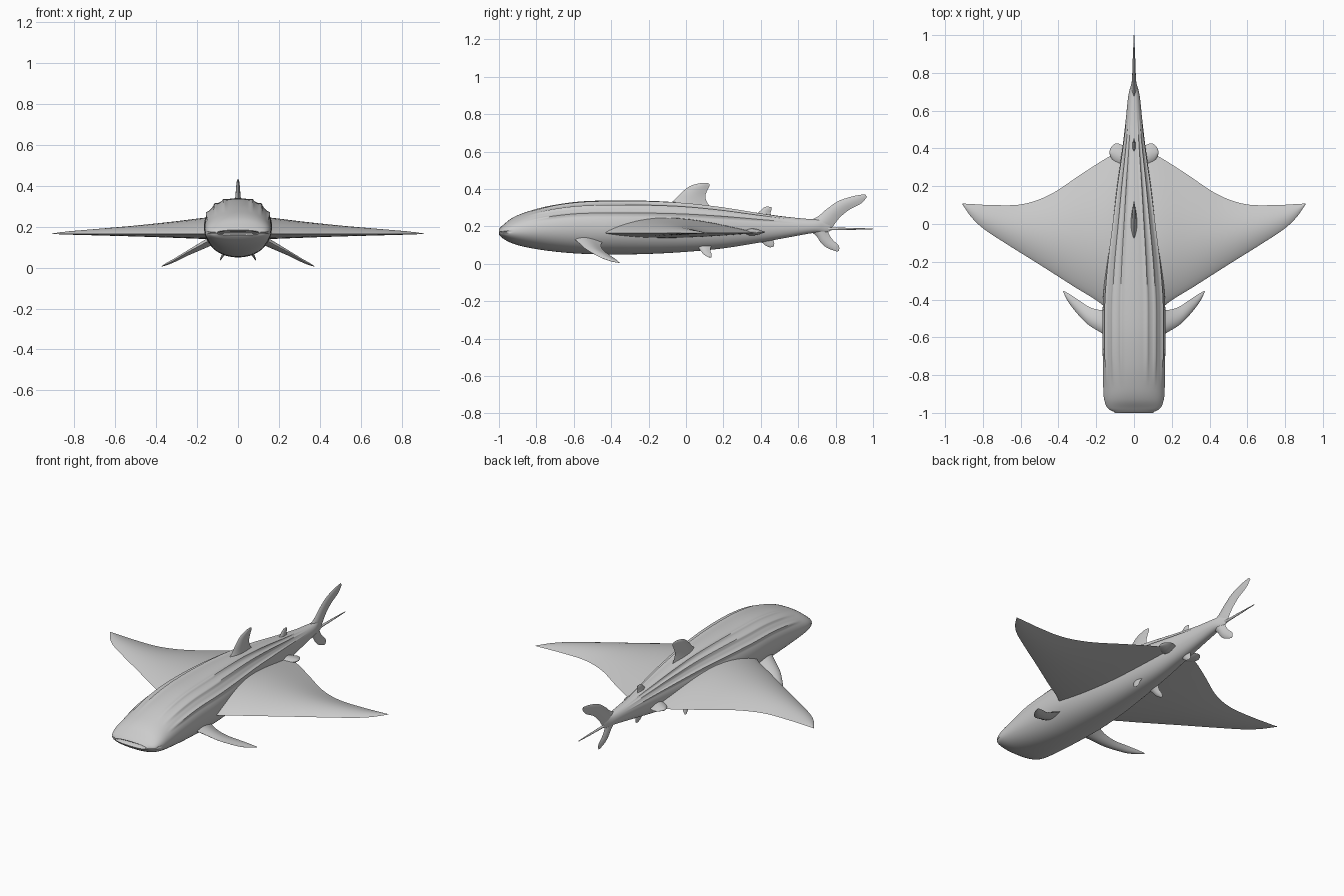
import bpy, bmesh
from math import sin, cos, pi, exp, radians
from mathutils import Vector


def smooth_rows(rows, steps):
    """Catmull-Rom interpolation through rows of numbers."""
    out = []
    for i in range(len(rows) - 1):
        a, b = rows[max(i - 1, 0)], rows[i]
        c, d = rows[i + 1], rows[min(i + 2, len(rows) - 1)]
        for s in range(steps):
            t = s / steps
            out.append([0.5 * (2 * q + (r - p) * t + (2 * p - 5 * q + 4 * r - w) * t * t
                               + (3 * q - p - 3 * r + w) * t ** 3)
                        for p, q, r, w in zip(a, b, c, d)])
    out.append(list(rows[-1]))
    return out


def loft(name, rings, mirror=False, angle=50):
    """Skin a list of equal-length rings and cap both ends."""
    bm = bmesh.new()
    vr = [[bm.verts.new(p) for p in ring] for ring in rings]
    n = len(vr[0])
    for a, b in zip(vr, vr[1:]):
        for i in range(n):
            j = (i + 1) % n
            bm.faces.new((a[i], a[j], b[j], b[i]))
    bm.faces.new(vr[0])
    bm.faces.new(vr[-1])
    bmesh.ops.recalc_face_normals(bm, faces=bm.faces)
    me = bpy.data.meshes.new(name)
    bm.to_mesh(me)
    bm.free()
    ob = bpy.data.objects.new(name, me)
    bpy.context.collection.objects.link(ob)
    if mirror:
        ob.modifiers.new("mirror", 'MIRROR')
    bpy.ops.object.select_all(action='DESELECT')
    ob.select_set(True)
    bpy.context.view_layer.objects.active = ob
    bpy.ops.object.shade_smooth_by_angle(angle=radians(angle))
    return ob


def fin(name, rows, normal, place, mirror=False, lower=1.0, steps=6, n=14):
    """Rows of (lead a,b, trail a,b, half thickness), root to tip, as lens sections."""
    normal = Vector(normal).normalized()
    rings = []
    for la, lb, ta, tb, th in smooth_rows(rows, steps):
        lead, trail = Vector(place(la, lb)), Vector(place(ta, tb))
        ring = []
        for k in range(2 * n):
            t = k / n if k <= n else (2 * n - k) / n
            side = 1 if k <= n else -lower
            t = (1 - cos(pi * t)) / 2
            h = max(sin(pi * t ** 0.8), 0) * th * side
            ring.append(lead.lerp(trail, t) + normal * h)
        rings.append(ring)
    return loft(name, rings, mirror)


# Body: y, half width, top, bottom, widest height
stations = [(-0.995, 0.105, 0.192, 0.15, 0.17), (-0.975, 0.14, 0.21, 0.133, 0.17),
            (-0.93, 0.158, 0.245, 0.11, 0.172), (-0.86, 0.163, 0.275, 0.09, 0.178),
            (-0.74, 0.165, 0.308, 0.07, 0.19), (-0.58, 0.166, 0.332, 0.055, 0.2),
            (-0.4, 0.164, 0.339, 0.05, 0.2), (-0.2, 0.146, 0.337, 0.053, 0.2),
            (0.0, 0.118, 0.325, 0.064, 0.2), (0.2, 0.09, 0.3, 0.083, 0.2),
            (0.4, 0.062, 0.27, 0.115, 0.2), (0.55, 0.044, 0.25, 0.142, 0.2),
            (0.68, 0.03, 0.238, 0.165, 0.2), (0.74, 0.014, 0.235, 0.167, 0.2),
            (0.77, 0.005, 0.225, 0.175, 0.2)]
SEG = 128


def spow(v, e):
    return abs(v) ** e * (1 if v >= 0 else -1)


rings = []
for y, w, top, bot, cz in smooth_rows(stations, 6):
    ridge = max(0, min(1, (y + 0.86) / 0.15, (0.6 - y) / 0.4)) * 0.009
    groove = max(0, min(1, (-0.93 - y) / 0.05)) * 0.07
    ring = []
    for k in range(SEG):
        a = 2 * pi * k / SEG
        r = 1.0
        for deg in (28, 50, 68):
            d = min(abs(a - radians(deg)), abs(a - pi + radians(deg)))
            r += ridge / max(w, 0.05) * exp(-(d / 0.055) ** 2)
        if abs(sin(a)) < 0.08:
            r -= groove
        h = top - cz if sin(a) > 0 else cz - bot
        ring.append((w * r * spow(cos(a), 0.92), y, cz + h * r * spow(sin(a), 0.95)))
    rings.append(ring)


# Mouth: rounded lips folding back into a shallow slit
def lip(scale_x, scale_z, y):
    return [(p[0] * scale_x, y, 0.17 + (p[2] - 0.17) * scale_z) for p in lip_ring]


lip_ring = rings[0]
rings = [lip(0.9, 0.1, -0.955), lip(0.96, 0.3, -0.99), lip(0.98, 0.65, -1.0)] + rings
loft("body", rings, angle=60)

# Great side wings, laid out in plan (x, y)
fin("wing", [(0.05, -0.56, 0.02, 0.40, 0.083), (0.165, -0.43, 0.125, 0.36, 0.08),
             (0.32, -0.33, 0.27, 0.27, 0.062), (0.5, -0.215, 0.44, 0.158, 0.043),
             (0.66, -0.115, 0.59, 0.105, 0.029), (0.79, -0.03, 0.75, 0.1, 0.017),
             (0.86, 0.035, 0.83, 0.104, 0.01), (0.91, 0.107, 0.905, 0.108, 0.002)],
    (0, 0, 1), lambda x, y: (x, y, 0.165), True, lower=0.32, n=20)

# Small rounded lobes behind the wings
fin("wing_lobe", [(0.03, 0.30, 0.03, 0.40, 0.02), (0.075, 0.31, 0.075, 0.423, 0.018),
                  (0.105, 0.33, 0.1, 0.425, 0.013), (0.123, 0.355, 0.12, 0.408, 0.008),
                  (0.13, 0.375, 0.13, 0.385, 0.002)],
    (0, 0, 1), lambda x, y: (x, y, 0.17), True)

# Crescent front fins sloping down and out
fin("pectoral_fin", [(0.11, -0.62, 0.11, -0.44, 0.022), (0.175, -0.575, 0.175, -0.455, 0.017),
                     (0.24, -0.535, 0.235, -0.44, 0.012), (0.30, -0.475, 0.285, -0.408, 0.009),
                     (0.35, -0.41, 0.335, -0.375, 0.006), (0.375, -0.358, 0.37, -0.355, 0.001)],
    (0.42, 0, 0.9), lambda x, y: (x, y, 0.12 - (x - 0.13) * 0.47 + min(0, y + 0.45) * -0.12), True)


def upright(y, z):
    return (0, y, z)


# Upright fins on the centre line, laid out in side view (y, z)
fin("dorsal_fin", [(-0.14, 0.30, 0.14, 0.295, 0.022), (-0.07, 0.335, 0.115, 0.325, 0.015),
                   (-0.025, 0.38, 0.103, 0.36, 0.011), (0.02, 0.415, 0.115, 0.395, 0.008),
                   (0.07, 0.43, 0.126, 0.418, 0.005), (0.105, 0.433, 0.122, 0.43, 0.001)],
    (1, 0, 0), upright)
fin("second_dorsal_fin", [(0.36, 0.25, 0.47, 0.245, 0.012), (0.395, 0.282, 0.452, 0.268, 0.008),
                          (0.42, 0.303, 0.456, 0.286, 0.005), (0.44, 0.306, 0.456, 0.303, 0.001)],
    (1, 0, 0), upright)
fin("anal_fin", [(0.38, 0.14, 0.48, 0.15, 0.012), (0.405, 0.115, 0.468, 0.13, 0.008),
                 (0.43, 0.095, 0.472, 0.108, 0.005), (0.45, 0.088, 0.468, 0.091, 0.001)],
    (1, 0, 0), upright)
fin("pelvic_fin", [(0.05, 0.11, 0.14, 0.11, 0.011), (0.075, 0.075, 0.13, 0.075, 0.008),
                   (0.095, 0.05, 0.137, 0.052, 0.005), (0.12, 0.035, 0.135, 0.035, 0.001)],
    (1, 0, 0.5), lambda y, z: (0.088 - (z - 0.035) * 0.55, y, z), True)

# Tail: tall upper lobe, short lower lobe, trailing spine
fin("tail_upper_lobe", [(0.62, 0.215, 0.76, 0.175, 0.016), (0.70, 0.25, 0.785, 0.2, 0.013),
                        (0.755, 0.295, 0.82, 0.245, 0.01), (0.82, 0.338, 0.87, 0.287, 0.008),
                        (0.9, 0.363, 0.935, 0.322, 0.005), (0.958, 0.372, 0.968, 0.358, 0.001)],
    (1, 0, 0), upright)
fin("tail_lower_lobe", [(0.64, 0.195, 0.76, 0.205, 0.016), (0.695, 0.15, 0.762, 0.165, 0.012),
                        (0.72, 0.115, 0.785, 0.128, 0.009), (0.755, 0.085, 0.817, 0.097, 0.006),
                        (0.805, 0.066, 0.818, 0.068, 0.001)],
    (1, 0, 0), upright)
loft("tail_spine", [[(r * cos(k * pi / 6), y, 0.187 + r * sin(k * pi / 6)) for k in range(12)]
                    for y, r in ((0.7, 0.009), (0.8, 0.007), (0.9, 0.005), (1.0, 0.002))])
